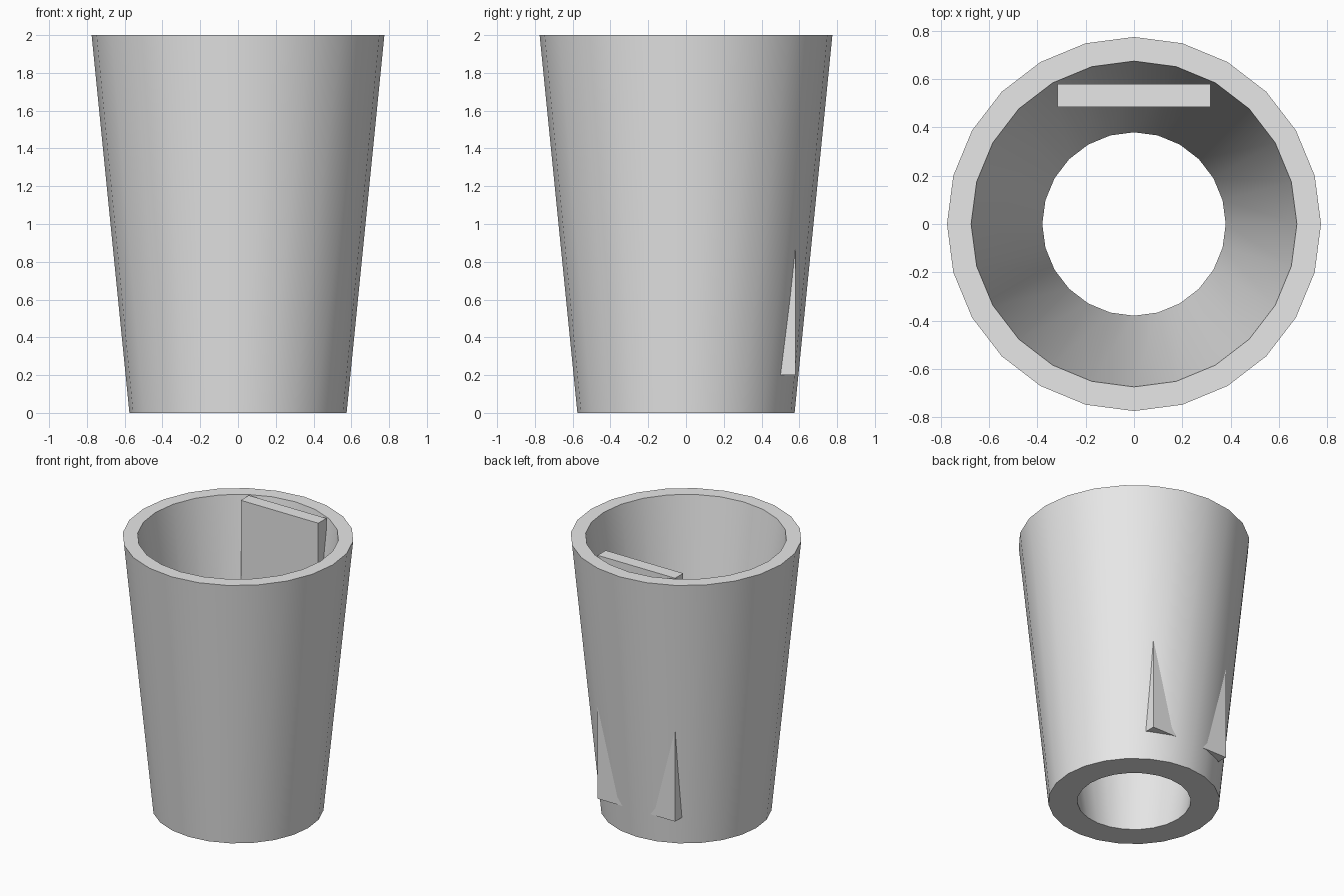
import bpy
import bmesh
import math
from mathutils import Matrix, Vector

cube = bpy.data.objects.get("Cube")
if cube:
    bpy.data.objects.remove(cube, do_unlink=True)

grey = bpy.data.materials.new("light_grey")
grey.use_nodes = True
grey.diffuse_color = (0.8, 0.8, 0.8, 1)
grey.node_tree.nodes["Principled BSDF"].inputs["Base Color"].default_value = (0.8, 0.8, 0.8, 1)


def make_object(name, bm):
    bmesh.ops.recalc_face_normals(bm, faces=bm.faces[:])
    mesh = bpy.data.meshes.new(name)
    bm.to_mesh(mesh)
    bm.free()
    mesh.materials.append(grey)
    obj = bpy.data.objects.new(name, mesh)
    bpy.context.collection.objects.link(obj)
    return obj


# Tapered tube: a closed wall section (radius, height) turned around z
SIDES = 24
wall_section = [(0.575, 0), (0.775, 2), (0.675, 2), (0.38, 0)]
bm = bmesh.new()
rings = []
for radius, height in wall_section:
    angles = [2 * math.pi * i / SIDES for i in range(SIDES)]
    rings.append([bm.verts.new((radius * math.cos(a), radius * math.sin(a), height)) for a in angles])
for k, ring in enumerate(rings):
    following = rings[(k + 1) % len(rings)]
    for i in range(SIDES):
        j = (i + 1) % SIDES
        bm.faces.new((ring[i], ring[j], following[j], following[i]))
tube = make_object("tapered_tube", bm)
bpy.ops.object.select_all(action="DESELECT")
tube.select_set(True)
bpy.context.view_layer.objects.active = tube
bpy.ops.object.shade_smooth_by_angle(angle=math.radians(30))

# Upright slab at the back, its lower corners poking through the wall
bm = bmesh.new()
placement = Matrix.Translation((0, 0.5325, 1.1)) @ Matrix.Diagonal(Vector((0.634, 0.095, 1.8, 1)))
bmesh.ops.create_cube(bm, size=1, matrix=placement)
make_object("back_slab", bm)
